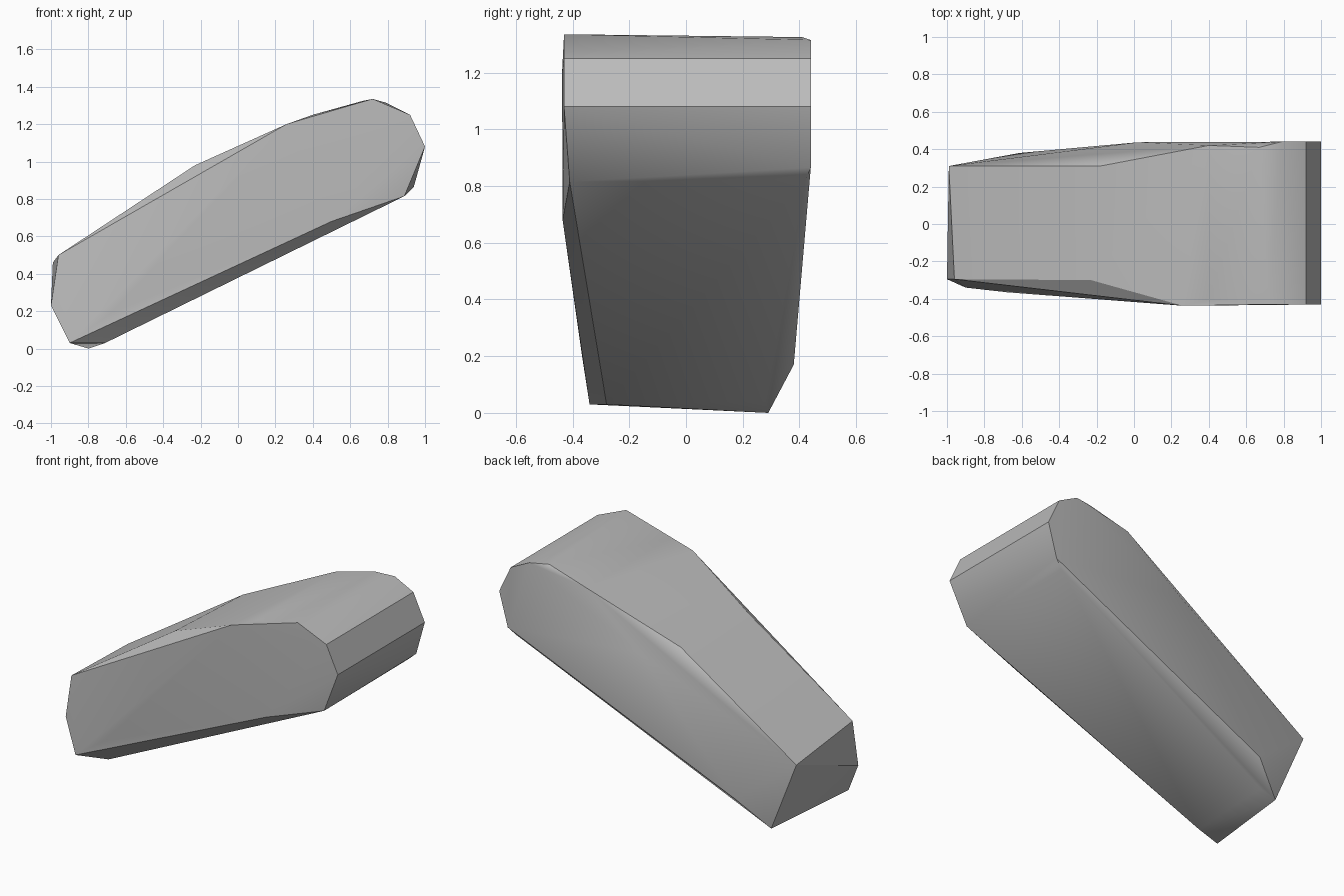
import bpy
import bmesh
from math import radians

# Remove the default cube only
default_cube = bpy.data.objects.get("Cube")
if default_cube:
    bpy.data.objects.remove(default_cube, do_unlink=True)


def make_material(name, colour):
    material = bpy.data.materials.new(name)
    material.use_nodes = True
    material.diffuse_color = colour
    shader = material.node_tree.nodes["Principled BSDF"]
    shader.inputs["Base Color"].default_value = colour
    shader.inputs["Roughness"].default_value = 0.8
    return material


def hull_object(name, outlines, material):
    """Wrap a tight convex skin around a few outline points."""
    bm = bmesh.new()
    for outline in outlines:
        for point in outline:
            bm.verts.new(point)
    result = bmesh.ops.convex_hull(bm, input=bm.verts[:])
    unused = {g for g in result["geom_interior"] + result["geom_unused"]
              if isinstance(g, bmesh.types.BMVert) and g.is_valid}
    bmesh.ops.delete(bm, geom=list(unused), context="VERTS")
    bmesh.ops.dissolve_limit(bm, angle_limit=radians(0.5),
                             verts=bm.verts[:], edges=bm.edges[:])
    bmesh.ops.recalc_face_normals(bm, faces=bm.faces[:])
    mesh = bpy.data.meshes.new(name)
    bm.to_mesh(mesh)
    bm.free()
    mesh.materials.append(material)
    obj = bpy.data.objects.new(name, mesh)
    bpy.context.collection.objects.link(obj)
    return obj


# Front side: thin end, then along the top, thick end, and the lower bevel
front_top = [(-1, -.295, .23), (-.96, -.295, .5), (-.23, -.3, .98),
             (.26, -.437, 1.2), (.4, -.405, 1.25), (.72, -.43, 1.335)]
front_end = [(.92, -.43, 1.25), (1, -.43, 1.08), (.89, -.41, .815)]
front_bevel = [(.5, -.435, .68), (-.68, -.365, .19),
               (-.9, -.34, .03), (-.71, -.28, .03)]

# Back side, in the same order
back_top = [(-.99, .31, .46), (-.18, .31, .99), (.02, .437, .95),
            (.4, .42, 1.25), (.67, .41, 1.325), (.79, .44, 1.315)]
back_end = [(.92, .44, 1.25), (1, .44, 1.08), (.94, .44, .865)]
back_bevel = [(.89, .42, .82), (-.61, .38, .17),
              (-.7, .28, .04), (-.8, .29, 0)]

grey = make_material("plain_grey", (0.5, 0.5, 0.5, 1))
block = hull_object("faceted_block",
                    [front_top, front_end, front_bevel,
                     back_top, back_end, back_bevel], grey)

# Soft shading across shallow facets, sharp at the strong edges
bpy.ops.object.select_all(action="DESELECT")
block.select_set(True)
bpy.context.view_layer.objects.active = block
bpy.ops.object.shade_smooth_by_angle(angle=radians(30))
